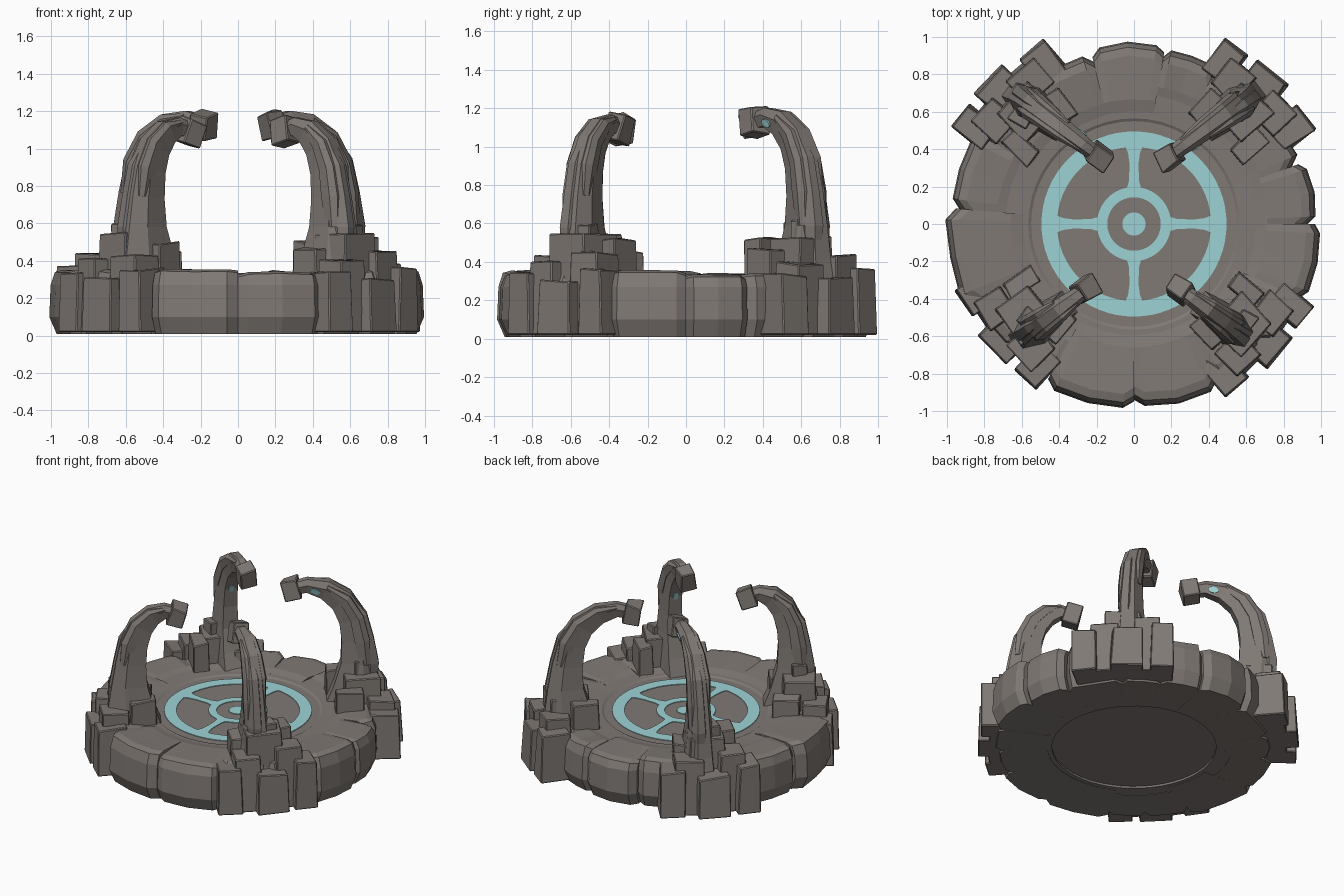
import bpy, bmesh, math, random
from mathutils import Vector, Matrix

if "Cube" in bpy.data.objects:
    bpy.data.objects.remove(bpy.data.objects["Cube"])

random.seed(4)

def material(name, rgb):
    m = bpy.data.materials.new(name)
    m.diffuse_color = (*rgb, 1)
    m.use_nodes = True
    m.node_tree.nodes["Principled BSDF"].inputs["Base Color"].default_value = m.diffuse_color
    return m

STONE = material("warm_grey_stone", (0.215, 0.192, 0.176))
GLOW = material("pale_cyan_rune", (0.34, 0.65, 0.66))

def finish(name, bm, mat):
    bmesh.ops.recalc_face_normals(bm, faces=bm.faces[:])
    me = bpy.data.meshes.new(name)
    bm.to_mesh(me)
    bm.free()
    me.materials.append(mat)
    ob = bpy.data.objects.new(name, me)
    bpy.context.collection.objects.link(ob)
    return ob

def loft(name, rings, mat, closed=False):
    """Skin a list of equal-length rings of points; cap the ends unless closed."""
    bm = bmesh.new()
    vs = [[bm.verts.new(p) for p in r] for r in rings]
    n = len(vs[0])
    pairs = list(zip(vs, vs[1:])) + ([(vs[-1], vs[0])] if closed else [])
    for a, b in pairs:
        for i in range(n):
            j = (i + 1) % n
            bm.faces.new((a[i], a[j], b[j], b[i]))
    if not closed:
        bm.faces.new(vs[0])
        bm.faces.new(vs[-1][::-1])
    return finish(name, bm, mat)

def polar(r, deg, z):
    a = math.radians(deg)
    return Vector((r * math.cos(a), r * math.sin(a), z))

def lathe(name, profile, mat, steps=48):
    return loft(name, [[polar(r, 360 * k / steps, z) for r, z in profile]
                       for k in range(steps)], mat, closed=True)

def disc(name, r, z0, z1, mat, steps=48):
    return loft(name, [[polar(r, 360 * k / steps, z) for k in range(steps)]
                       for z in (z0, z1)], mat)

def block(name, mtx, size, jitter=0.012, taper=0.9, bevel=0.006):
    """Roughly hewn block with a narrower top."""
    bm = bmesh.new()
    bmesh.ops.create_cube(bm, size=1)
    for v in bm.verts:
        k = taper if v.co.z > 0 else 1
        v.co = Vector((v.co.x * size[0] * k, v.co.y * size[1] * k, v.co.z * size[2]))
        if v.co.z > 0:
            v.co += Vector([random.uniform(-jitter, jitter) for _ in range(3)])
    bmesh.ops.bevel(bm, geom=bm.edges[:], offset=bevel, segments=1, affect='EDGES')
    bm.transform(mtx)
    return finish(name, bm, STONE)

# Central floor and stepped ring around it
FLOOR = 0.312
disc("floor_disc", 0.56, 0.03, FLOOR, STONE)
lathe("floor_step_ring", [(0.55, 0.015), (0.86, 0.015), (0.86, 0.325), (0.70, 0.325),
                          (0.565, 0.320), (0.55, 0.312)], STONE)

# Rim stones: boundary angles and outer radius of each one
edges = [-90, -62, -42, -24, 0, 20, 45, 62, 80, 104, 130, 150, 175, 206, 225, 241, 270]
radii = [0.99, 0.95, 0.97, 1.01, 0.98, 0.95, 0.94, 0.96, 0.975, 0.95, 0.95, 0.98, 1.01, 0.96, 0.95, 0.99]
for i, R in enumerate(radii):
    a0, a1 = edges[i], edges[i + 1]
    top = random.uniform(0.335, 0.36)
    inner = random.uniform(0.57, 0.67)
    rings = []
    for t in (0, 0.12, 0.5, 0.88, 1):
        end = t in (0, 1)
        r = R - (0.04 if end else 0) + random.uniform(-0.012, 0.006)
        tz = top - (0.012 if end else 0) + random.uniform(-0.006, 0.006)
        deg = a0 + (a1 - a0) * t
        prof = [(inner, 0.012), (r - 0.045, 0.008), (r - 0.005, 0.10), (r - 0.012, 0.27),
                (r - 0.035, tz - 0.012), (r - 0.08, tz), (inner + 0.08, 0.335), (inner, 0.318)]
        rings.append([polar(q, deg, z) for q, z in prof])
    loft(f"rim_stone_{i + 1}", rings, STONE)

# Rune inlay: two rings, a centre dot and four flared spokes
Z0, Z1 = FLOOR - 0.002, FLOOR + 0.005
for name, ri, ro in (("rune_outer_ring", 0.412, 0.495), ("rune_inner_ring", 0.143, 0.198)):
    lathe(name, [(ri, Z0), (ro, Z0), (ro, Z1), (ri, Z1)], GLOW, 64)
disc("rune_centre_dot", 0.062, Z0, Z1, GLOW, 32)
for k in range(4):
    rot = Matrix.Rotation(math.pi / 2 * k, 3, 'Z')
    rings = [[rot @ Vector(p) for p in ((x, -w, Z0), (x, w, Z0), (x, w, Z1), (x, -w, Z1))]
             for x, w in ((0.185, 0.04), (0.23, 0.027), (0.32, 0.024), (0.38, 0.032), (0.425, 0.05))]
    loft(f"rune_spoke_{k + 1}", rings, GLOW)

# Curved arms: (fraction of reach, height, half depth, half width)
PATH = [(0.06, 0.28, 0.20, 0.11), (0.03, 0.42, 0.155, 0.10), (0.0, 0.58, 0.12, 0.085),
        (0.03, 0.74, 0.102, 0.075), (0.10, 0.89, 0.092, 0.07), (0.26, 1.01, 0.082, 0.063),
        (0.52, 1.09, 0.066, 0.056), (0.80, 1.118, 0.048, 0.046), (1.0, 1.10, 0.042, 0.04)]
SECTION = [(1, 0.5), (0.25, 1), (-1, 0.65), (-1, -0.65), (0.25, -1), (1, -0.5)]

def arm_frames(base, tip, lift):
    d = (tip - base)
    reach = d.length
    d.normalize()
    side = Vector((-d.y, d.x, 0))
    pts = [base + d * reach * t + Vector((0, 0, z + lift * max(0, z - 0.4))) for t, z, _, _ in PATH]
    out = []
    for i, p in enumerate(pts):
        tan = (pts[min(i + 1, len(pts) - 1)] - pts[max(i - 1, 0)]).normalized()
        out.append((p, tan, side.cross(tan).normalized(), side))
    if out[3][2].dot(d) > 0:                       # normal must point outwards
        out = [(p, t, -n, s) for p, t, n, s in out]
    return out

def rib(name, frames, first, last, push, shift, scale):
    rings = []
    for i in range(first, last + 1):
        p, t, n, s = frames[i]
        hr, hw = PATH[i][2:]
        k = scale * (0.6 if i in (first, last) and scale < 1 else 1)
        c = p + n * hr * push + s * hw * shift
        rings.append([c + n * hr * a * k + s * hw * b * k for a, b in SECTION])
    loft(name, rings, STONE)

def spot(name, centre, nrm, along, size):
    across = nrm.cross(along)
    ring = [along * math.cos(a) * size + across * math.sin(a) * size * 0.6
            for a in [math.tau * k / 12 for k in range(12)]]
    loft(name, [[centre + nrm * h + q for q in ring] for h in (-0.003, 0.005)], GLOW)

# Footing blocks of each arm: outward, sideways, depth, width, top height, twist
FOOT = [(0.80, 0.0, 0.25, 0.27, 0.54, 0), (0.69, 0.15, 0.20, 0.12, 0.51, 5),
        (0.70, -0.15, 0.20, 0.12, 0.46, -6), (0.88, 0.15, 0.20, 0.20, 0.44, 4),
        (0.90, -0.13, 0.20, 0.20, 0.40, -4), (0.97, 0.02, 0.19, 0.22, 0.31, 3),
        (0.92, 0.25, 0.22, 0.16, 0.36, 5), (0.91, -0.25, 0.22, 0.17, 0.34, -5),
        (0.80, 0.03, 0.11, 0.12, 0.61, 12)]

ARMS = [("back_left", (-0.545, 0.63), (-0.20, 0.37), 0.05, 134, 1.04),
        ("back_right", (0.545, 0.63), (0.20, 0.37), 0.05, 46, 1.04),
        ("front_left", (-0.51, -0.54), (-0.27, -0.36), 0.0, 220, 0.95),
        ("front_right", (0.51, -0.54), (0.26, -0.36), 0.0, 317, 0.98)]
for name, b, t, lift, deg, grow in ARMS:
    fr = arm_frames(Vector((*b, 0)), Vector((*t, 0)), lift)
    rib(f"{name}_arm", fr, 0, 8, 0, 0, 1)
    rib(f"{name}_spine_rib", fr, 1, 5, 0.5, 0.25, 0.62)
    rib(f"{name}_left_rib", fr, 2, 6, 0.35, 0.7, 0.5)
    rib(f"{name}_right_rib", fr, 3, 7, 0.4, -0.6, 0.55)
    # Square head at the tip
    p, tan, n, s = fr[8]
    rot = Matrix((tan, s, n)).transposed().to_4x4()
    block(f"{name}_head", Matrix.Translation(p + tan * 0.02 - n * 0.005) @ rot
          @ Matrix.Rotation(0.15, 4, 'X'), (0.115, 0.115, 0.14), taper=0.95)
    # Glowing marks: inner face, and one side near the tip of the back arms
    p, tan, n, s = fr[4]
    spot(f"{name}_inner_mark", p - n * PATH[4][2], -n, tan, 0.032)
    if "back" in name:
        p = (fr[6][0] + fr[7][0]) / 2
        tan = (fr[7][0] - fr[6][0]).normalized()
        nrm = (fr[6][3] - fr[6][2] * 0.28).normalized()
        spot(f"{name}_side_mark", p - fr[6][2] * 0.02 + fr[6][3] * 0.0455, nrm, tan, 0.036)
    # Footing
    turn = Matrix.Rotation(math.radians(deg), 4, 'Z')
    for i, (u, v, du, dv, h, tw) in enumerate(FOOT):
        h *= random.uniform(0.97, 1.03)
        m = (turn @ Matrix.Translation((u * grow, v, h / 2 + 0.01))
             @ Matrix.Rotation(math.radians(tw + random.uniform(-3, 3)), 4, 'Z'))
        block(f"{name}_footing_{i + 1}", m, (du, dv, h - 0.02))
